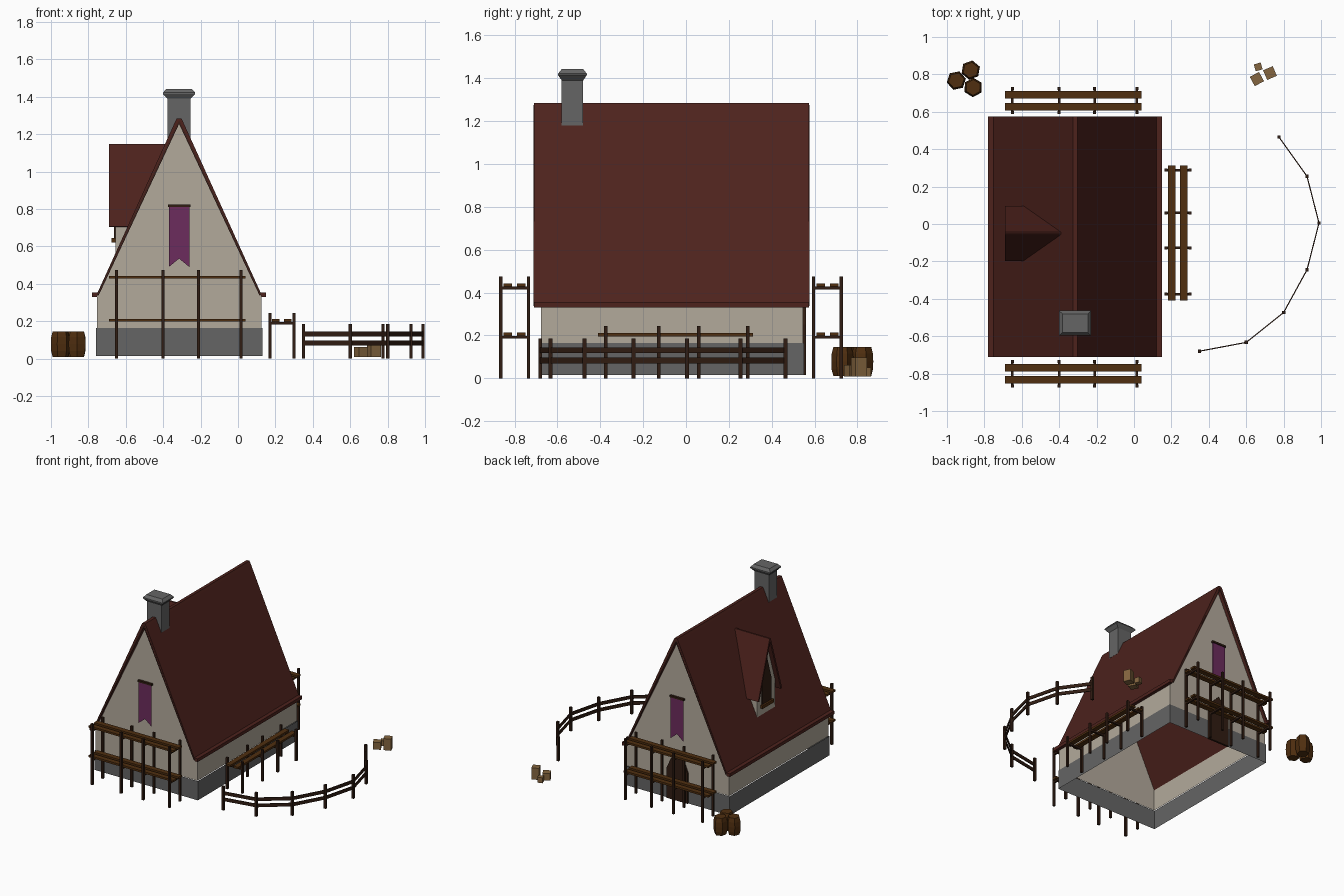
import bpy, bmesh, math
from mathutils import Vector

if "Cube" in bpy.data.objects:
    bpy.data.objects.remove(bpy.data.objects["Cube"])


def material(name, rgb):
    m = bpy.data.materials.new(name)
    m.diffuse_color = (*rgb, 1)
    m.use_nodes = True
    m.node_tree.nodes["Principled BSDF"].inputs["Base Color"].default_value = m.diffuse_color
    return m


PLASTER = material("plaster", (0.45, 0.40, 0.33))
STONE = material("stone", (0.13, 0.13, 0.13))
ROOF = material("roof_red", (0.075, 0.016, 0.012))
TRIM = material("trim", (0.045, 0.014, 0.01))
WOOD = material("wood", (0.08, 0.028, 0.005))
DARK = material("dark_wood", (0.03, 0.012, 0.006))
CLOTH = material("purple_cloth", (0.15, 0.025, 0.11))
CRATE = material("crate_wood", (0.23, 0.13, 0.05))
CX = -0.315                      # house centre line
Y0, Y1 = -0.68, 0.55             # front and back walls


def make(name, verts, faces, mat, solid=0):
    me = bpy.data.meshes.new(name)
    me.from_pydata(verts, [], faces)
    bm = bmesh.new()
    bm.from_mesh(me)
    bmesh.ops.recalc_face_normals(bm, faces=bm.faces)
    bm.to_mesh(me)
    bm.free()
    ob = bpy.data.objects.new(name, me)
    bpy.context.collection.objects.link(ob)
    me.materials.append(mat)
    if solid:
        s = ob.modifiers.new("thickness", "SOLIDIFY")
        s.thickness, s.offset = solid, 0
    return ob


def rings(name, loops, mat, caps=True):
    """Skin a stack of equal-length closed loops."""
    n = len(loops[0])
    verts = [v for l in loops for v in l]
    faces = [(k*n+i, k*n+(i+1) % n, (k+1)*n+(i+1) % n, (k+1)*n+i)
             for k in range(len(loops)-1) for i in range(n)]
    if caps:
        faces += [tuple(range(n)), tuple(range(len(verts)-n, len(verts)))]
    return make(name, verts, faces, mat)


def rect(x, y, hx, hy, z):
    return [(x-hx, y-hy, z), (x+hx, y-hy, z), (x+hx, y+hy, z), (x-hx, y+hy, z)]


def boxes(name, spans, mat):
    """Several boxes (x0, x1, y0, y1, z0, z1) in one object."""
    verts, faces = [], []
    for x0, x1, y0, y1, z0, z1 in spans:
        b = len(verts)
        verts += [(x, y, z) for x in (x0, x1) for y in (y0, y1) for z in (z0, z1)]
        faces += [tuple(b+i for i in f) for f in
                  ((0, 1, 3, 2), (4, 6, 7, 5), (0, 4, 5, 1), (2, 3, 7, 6), (0, 2, 6, 4), (1, 5, 7, 3))]
    return make(name, verts, faces, mat)


def prism_y(name, pts, ya, yb, mat):
    return rings(name, [[(CX+x, y, z) for x, z in pts] for y in (ya, yb)], mat)


# House shell, open underneath
ym = (Y0+Y1)/2
hy = (Y1-Y0)/2
rings("stone_base", [rect(CX, ym, 0.445, hy, z) for z in (0.015, 0.165)], STONE, caps=False)
gable = [(-0.44, 0.165), (0.44, 0.165), (0.44, 0.335), (0, 1.265), (-0.44, 0.335)]
make("walls", [(CX+x, y, z) for y in (Y0+0.003, Y1-0.003) for x, z in gable],
     [(0, 1, 2, 3, 4), (5, 6, 7, 8, 9), (1, 2, 7, 6), (0, 4, 9, 5)], PLASTER)

# Main roof: mirrored profile with flat eaves and ridge cap
outer = [(0.465, 0.33), (0.465, 0.355), (0.435, 0.355), (0.022, 1.265), (0.012, 1.285)]
inner = [(0.44, 0.33), (0, 1.255)]
half = inner[::-1] + outer
prof = half + [(-x, z) for x, z in half[:0:-1]]
n = len(prof)
prism_y("roof", prof, -0.71, 0.575, ROOF)

# Dark edging along each gable
edge = [(0.43, 0.338), (0.44, 0.345), (0.0, 1.275), (-0.44, 0.345), (-0.43, 0.338), (0, 1.255)]
for tag, y in (("front", -0.711), ("back", 0.571)):
    prism_y(tag + "_gable_trim", edge, y, y+0.005, TRIM)

# Dormer on the left slope
DY = -0.05
for tag, s in (("front", -1), ("back", 1)):
    e = DY + s*0.14
    make(f"dormer_roof_{tag}", [(-0.69, e, 0.705), (-0.69, DY, 1.145), (-0.385, DY, 1.145), (-0.585, e, 0.705)],
         [(0, 1, 2, 3)], ROOF, 0.014)
w = [(-0.11, 0.56), (0.11, 0.56), (0.11, 0.78), (0, 1.13), (-0.11, 0.78)]
make("dormer_walls", [(-0.655, DY+y, z) for y, z in w] +
     [(-0.555, DY-0.11, 0.78), (-0.555, DY+0.11, 0.78)],
     [(0, 1, 2, 3, 4), (0, 4, 5), (1, 6, 2)], PLASTER)
pane = [(-0.055, 0.64), (0.055, 0.64), (0.055, 0.82), (0, 1.0), (-0.055, 0.82)]
rings("dormer_window", [[(x, DY+y, z) for y, z in pane] for x in (-0.662, -0.65)], DARK)
boxes("dormer_sill", [(-0.675, -0.65, DY-0.07, DY+0.07, 0.62, 0.645)], WOOD)

# Chimney with flared cap
rings("chimney", [rect(CX, -0.53, a, b, z) for a, b, z in
      ((0.062, 0.05, 1.18), (0.062, 0.05, 1.39), (0.086, 0.067, 1.415), (0.086, 0.067, 1.422),
       (0.068, 0.05, 1.443))], STONE)

# Pointed back door
door = [(-0.09, 0.015), (0.09, 0.015), (0.09, 0.25), (0.055, 0.33), (0, 0.385), (-0.055, 0.33), (-0.09, 0.25)]
prism_y("back_door", door, 0.545, 0.56, DARK)

# Swallow-tail banners on both gables
flag = [(-0.055, 0.81), (0.055, 0.81), (0.055, 0.49), (0, 0.535), (-0.055, 0.49)]
for tag, y in (("front", Y0-0.012), ("back", Y1+0.009)):
    prism_y(tag + "_banner", flag, y-0.002, y+0.002, CLOTH)
    boxes(tag + "_banner_rod", [(CX-0.06, CX+0.06, y-0.009, y+0.009, 0.81, 0.824)], DARK)


# Scaffolds: posts, cross bars and two planks per level
def scaffold(name, v, posts, u0, u1, levels, height, along_y=False):
    def put(part, spans, mat):
        if along_y:
            spans = [(c, d, a, b, e, f) for a, b, c, d, e, f in spans]
        boxes(f"{name}_{part}", spans, mat)
    put("posts", [(u-0.008, u+0.008, v+o-0.008, v+o+0.008, 0, height)
                  for u in posts for o in (-0.065, 0.065)], DARK)
    put("crossbars", [(u-0.007, u+0.007, v-0.072, v+0.072, z-0.025, z-0.012)
                      for u in posts for z in levels], DARK)
    put("planks", [(u0, u1, v+o-0.02, v+o+0.02, z-0.012, z+0.003)
                   for o in (-0.032, 0.032) for z in levels], WOOD)


xs = (-0.65, -0.40, -0.21, 0.015)
scaffold("front_scaffold", -0.80, xs, -0.69, 0.04, (0.21, 0.44), 0.475)
scaffold("back_scaffold", 0.66, xs, -0.69, 0.04, (0.21, 0.44), 0.475)
scaffold("side_scaffold", 0.235, (-0.375, -0.127, 0.06, 0.288), -0.41, 0.312, (0.208,), 0.245, True)

# Curved fence
path = [(0.35, -0.68), (0.60, -0.633), (0.80, -0.473), (0.925, -0.245), (0.989, 0.005), (0.925, 0.255), (0.775, 0.465)]
boxes("fence_posts", [(x-0.009, x+0.009, y-0.009, y+0.009, 0, 0.185) for x, y in path], DARK)
for i, (a, b) in enumerate(zip(path, path[1:])):
    d = (Vector(b)-Vector(a)).normalized()*0.003
    for tag, z in (("low", 0.083), ("high", 0.131)):
        rings(f"fence_rail_{tag}_{i}", [[(x+s*d.y, y-s*d.x, z+t) for s, t in
              ((-1, -0.013), (1, -0.013), (1, 0.013), (-1, 0.013))] for x, y in (a, b)], DARK)

# Six-sided barrels
for i, (x, y, rot) in enumerate(((-0.95, 0.767, 0.2), (-0.873, 0.823, 0.35), (-0.86, 0.73, 0.5))):
    rings(f"barrel_{i}", [[(x+r*math.cos(rot+k*math.pi/3), y+r*math.sin(rot+k*math.pi/3), z)
          for k in range(6)] for r, z in ((0.042, 0.01), (0.05, 0.04), (0.052, 0.078), (0.05, 0.115), (0.042, 0.146))], WOOD)

# Loose crates
for i, (x, y, h, top, rot) in enumerate(((0.657, 0.775, 0.028, 0.063, 0.5), (0.727, 0.807, 0.028, 0.098, 0.4),
                                         (0.664, 0.84, 0.019, 0.05, 0.3))):
    ob = boxes(f"crate_{i}", [(-h, h, -h, h, 0.008, top)], CRATE)
    ob.location = (x, y, 0)
    ob.rotation_euler.z = rot
